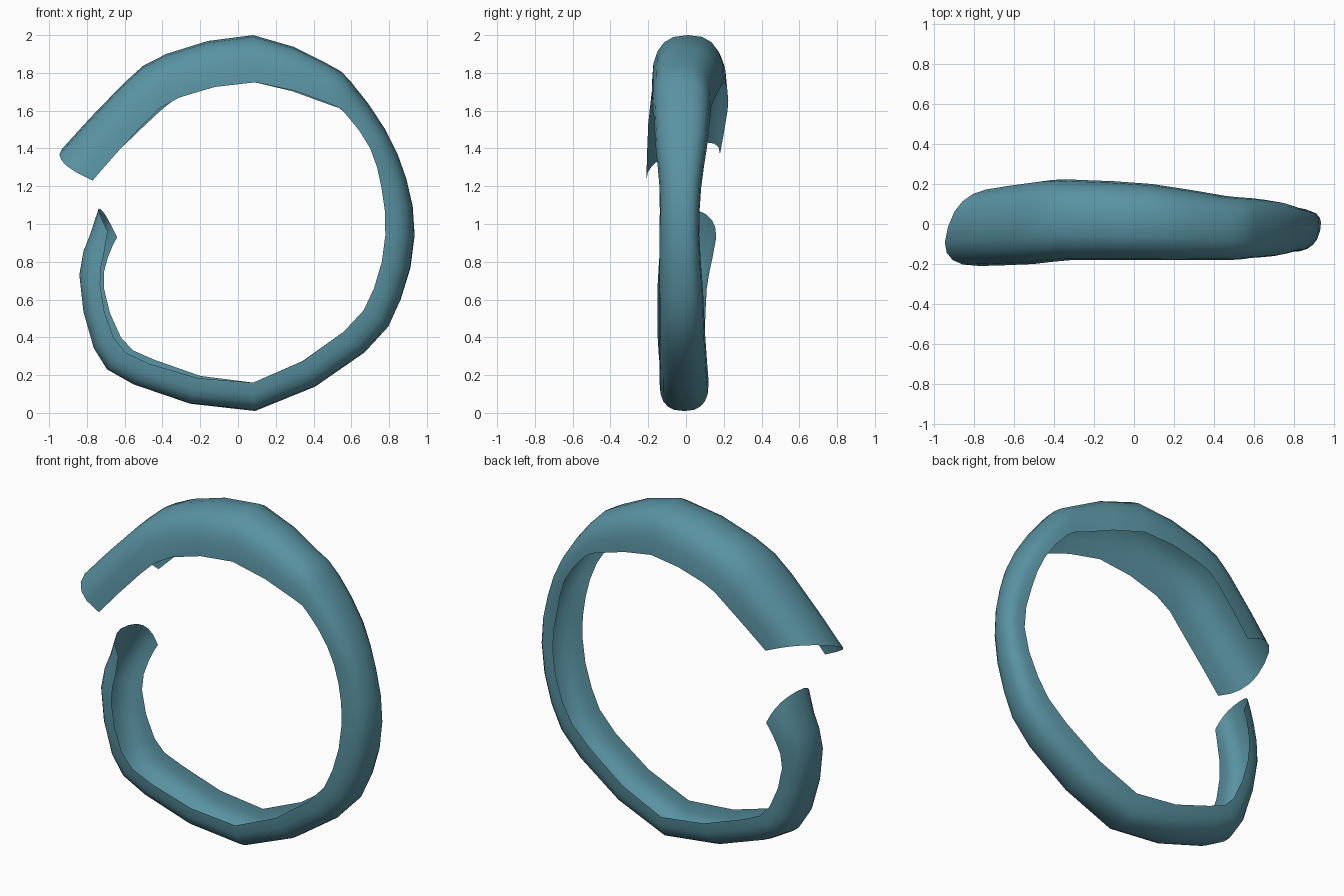
import bpy
import bmesh
import math
from mathutils import Vector

default_cube = bpy.data.objects.get("Cube")
if default_cube:
    bpy.data.objects.remove(default_cube, do_unlink=True)

# Stations along the open ring, in hundredths of a unit:
# crown x z, front rim x z, back rim x z, front rim y, back rim y
STATIONS = [
    (-93, 140, -77, 123, -65, 137, -21, 18),
    (-60, 175, -50, 153, -41, 160, -20, 22),
    (-38, 190, -31, 167, -26, 169, -18, 22),
    (8, 200, 9, 175, 9, 175, -18, 20),
    (47, 185, 48, 164, 46, 164, -18, 14),
    (60, 175, 58, 157, 58, 158, -17, 13),
    (78, 150, 70, 140, 72, 140, -16, 11),
    (89, 124, 76, 119, 79, 119, -14, 8),
    (93, 94, 78, 94, 83, 94, -14, 7),
    (86, 60, 72, 66, 75, 65, -14, 9),
    (67, 32, 56, 43, 56, 43, -14, 10),
    (9, 1, 8, 16, 8, 16, -14, 12),
    (-55, 15, -47, 26, -44, 28, -14, 11),
    (-76, 34, -66, 40, -62, 40, -15, 10),
    (-84, 73, -73, 68, -71, 66, -15, 11),
    (-78, 95, -71, 84, -69, 82, -14, 14),
    (-73, 108, -69, 96, -64, 93, -14, 16),
]
SUBSTEPS = 2
SEGMENTS = 10
FULLNESS = 0.78


def blend(a, b, c, d, t):
    """Smooth curve through b and c."""
    return b + t / 2 * (c - a + t * (2*a - 5*b + 4*c - d + t * (3*(b - c) + d - a)))


def smooth_stations(rows):
    """Insert extra stations between the given ones."""
    last = len(rows) - 1
    result = []
    for i in range(last):
        around = [rows[min(max(i + k, 0), last)] for k in (-1, 0, 1, 2)]
        for step in range(SUBSTEPS):
            result.append([blend(*vals, step / SUBSTEPS) for vals in zip(*around)])
    result.append(rows[last])
    return result


def section(row):
    """Rounded channel from the front rim over the crown to the back rim."""
    cx, cz, fx, fz, bx, bz, fy, by = [value / 100 for value in row]
    front, back = Vector((fx, fy, fz)), Vector((bx, by, bz))
    crown = Vector((cx, (fy + by) / 2, cz))
    middle, half = (front + back) / 2, (front - back) / 2
    points = []
    for k in range(SEGMENTS + 1):
        angle = math.pi * k / SEGMENTS
        side, rise = math.cos(angle), max(math.sin(angle), 0)
        across = math.copysign(abs(side) ** FULLNESS, side)
        points.append(middle + half * across + (crown - middle) * rise ** FULLNESS)
    return points


# Teal finish
teal = bpy.data.materials.new("teal")
teal.use_nodes = True
colour = (0.10, 0.29, 0.36, 1)
teal.diffuse_color = colour
teal.node_tree.nodes["Principled BSDF"].inputs["Base Color"].default_value = colour

# Open channel band, lofted through the sections
bm = bmesh.new()
loops = [[bm.verts.new(p) for p in section(row)] for row in smooth_stations(STATIONS)]
for here, there in zip(loops, loops[1:]):
    for k in range(SEGMENTS):
        bm.faces.new((here[k], there[k], there[k + 1], here[k + 1]))
for face in bm.faces:
    face.smooth = True
mesh = bpy.data.meshes.new("open_ring_band")
bm.to_mesh(mesh)
bm.free()
mesh.materials.append(teal)
band = bpy.data.objects.new("open_ring_band", mesh)
bpy.context.collection.objects.link(band)
